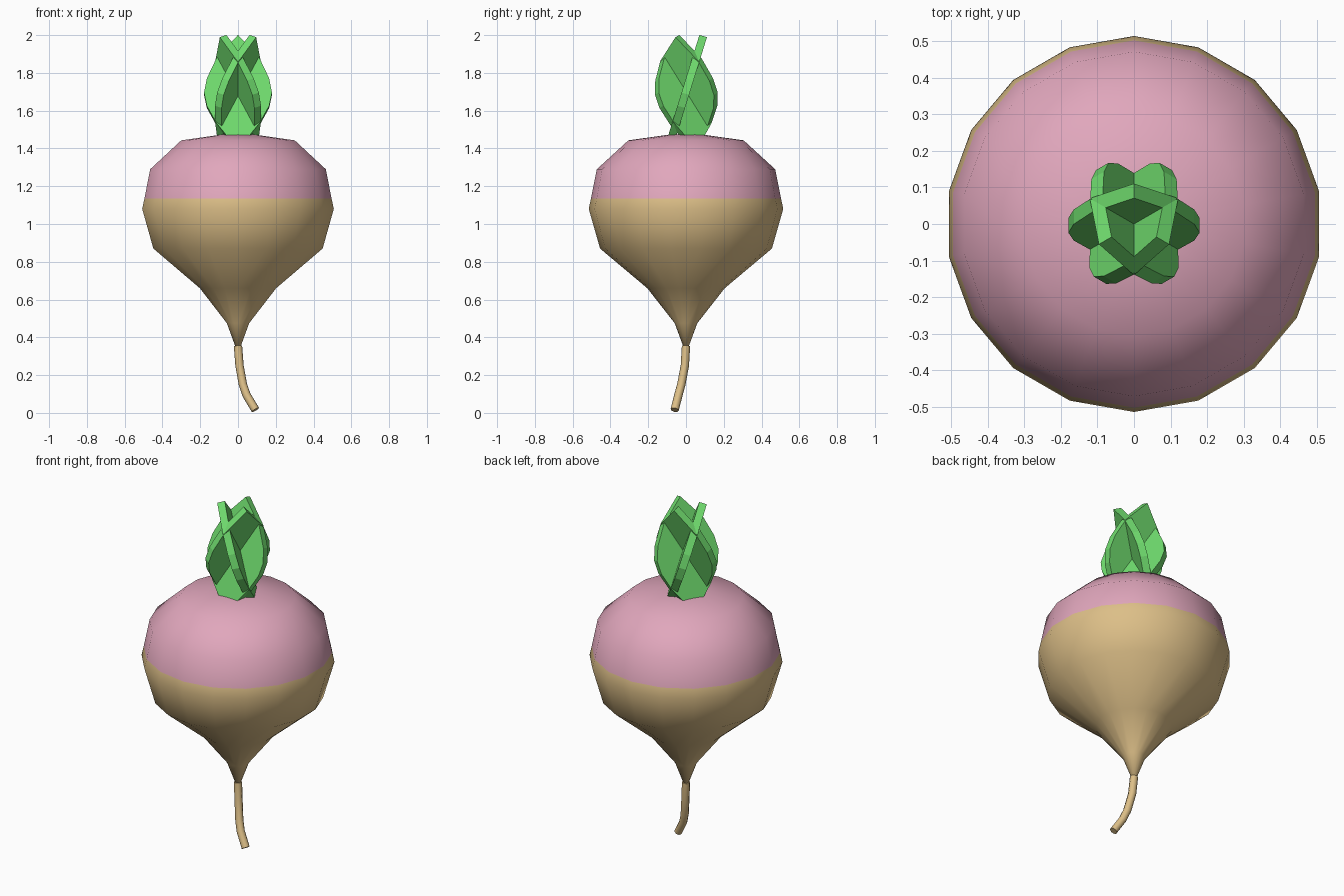
import bpy, bmesh
from math import radians, sin, cos, pi
from mathutils import Vector, Matrix

cube = bpy.data.objects.get("Cube")
if cube:
    bpy.data.objects.remove(cube, do_unlink=True)


def material(name, color):
    m = bpy.data.materials.new(name)
    m.use_nodes = True
    m.diffuse_color = (*color, 1)
    m.node_tree.nodes["Principled BSDF"].inputs["Base Color"].default_value = (*color, 1)
    return m


def finish(bm, name, mats, smooth):
    bmesh.ops.recalc_face_normals(bm, faces=bm.faces)
    for f in bm.faces:
        f.smooth = smooth
    mesh = bpy.data.meshes.new(name)
    bm.to_mesh(mesh)
    bm.free()
    for m in mats:
        mesh.materials.append(m)
    obj = bpy.data.objects.new(name, mesh)
    bpy.context.collection.objects.link(obj)
    return obj


def skin_rings(bm, rings):
    """Join successive rings of points with quads and cap both ends."""
    loops = [[bm.verts.new(p) for p in ring] for ring in rings]
    for a, b in zip(loops, loops[1:]):
        n = len(a)
        for i in range(n):
            bm.faces.new((a[i], a[(i + 1) % n], b[(i + 1) % n], b[i]))
    bm.faces.new(loops[0])
    bm.faces.new(loops[-1])


pink = material("pink skin", (0.75, 0.385, 0.505))
tan = material("tan root", (0.72, 0.52, 0.245))
green = material("leaf green", (0.16, 0.71, 0.155))

# Bulb: lathed profile of (radius, height), pink above the dividing ring
DIVIDE = 1.135
profile = [(0.012, 0.345), (0.06, 0.475), (0.205, 0.66), (0.455, 0.87), (0.515, 1.08),
           (0.503, DIVIDE), (0.472, 1.29), (0.305, 1.443), (0.09, 1.473)]
SIDES = 18
bm = bmesh.new()
skin_rings(bm, [[(r * cos(pi / 2 + 2 * pi * i / SIDES), r * sin(pi / 2 + 2 * pi * i / SIDES), z)
                 for i in range(SIDES)] for r, z in profile])
for f in bm.faces:
    f.material_index = 0 if f.calc_center_median().z > DIVIDE else 1
finish(bm, "bulb", [pink, tan], True)

# Root tail: tapering-free bent tube
path = [Vector(p) for p in [(0, 0, 0.355), (0.008, -0.006, 0.25), (0.026, -0.025, 0.15),
                            (0.045, -0.04, 0.095), (0.092, -0.06, 0.016)]]
bm = bmesh.new()
rings = []
for i, p in enumerate(path):
    along = path[min(i + 1, len(path) - 1)] - path[max(i - 1, 0)]
    turn = Vector((0, 0, -1)).rotation_difference(along)
    rings.append([p + turn @ Vector((0.022 * cos(k * pi / 4), 0.022 * sin(k * pi / 4), 0))
                  for k in range(8)])
skin_rings(bm, rings)
tail = finish(bm, "root_tail", [tan], True)
bpy.context.view_layer.objects.active = tail
tail.select_set(True)
bpy.ops.object.shade_smooth_by_angle(angle=radians(50))
tail.select_set(False)

# Leaves: three flat slabs leaning outward, crossing one another
half = [(0.05, 1.45), (0.115, 1.53), (0.165, 1.62), (0.18, 1.69), (0.165, 1.765), (0.115, 1.87)]
outline = half + [(0, 1.995)] + [(-x, z) for x, z in reversed(half)]
THICK = 0.04
for n in range(3):
    spin = Matrix.Rotation(radians(120 * n), 3, "Z")
    bm = bmesh.new()
    skin_rings(bm, [[spin @ Vector((x, -0.078 + (z - 1.45) * 0.31 + side * THICK / 2,
                                    z - side * 0.006)) for x, z in outline]
                    for side in (-1, 1)])
    finish(bm, f"leaf_{n + 1}", [green], False)
